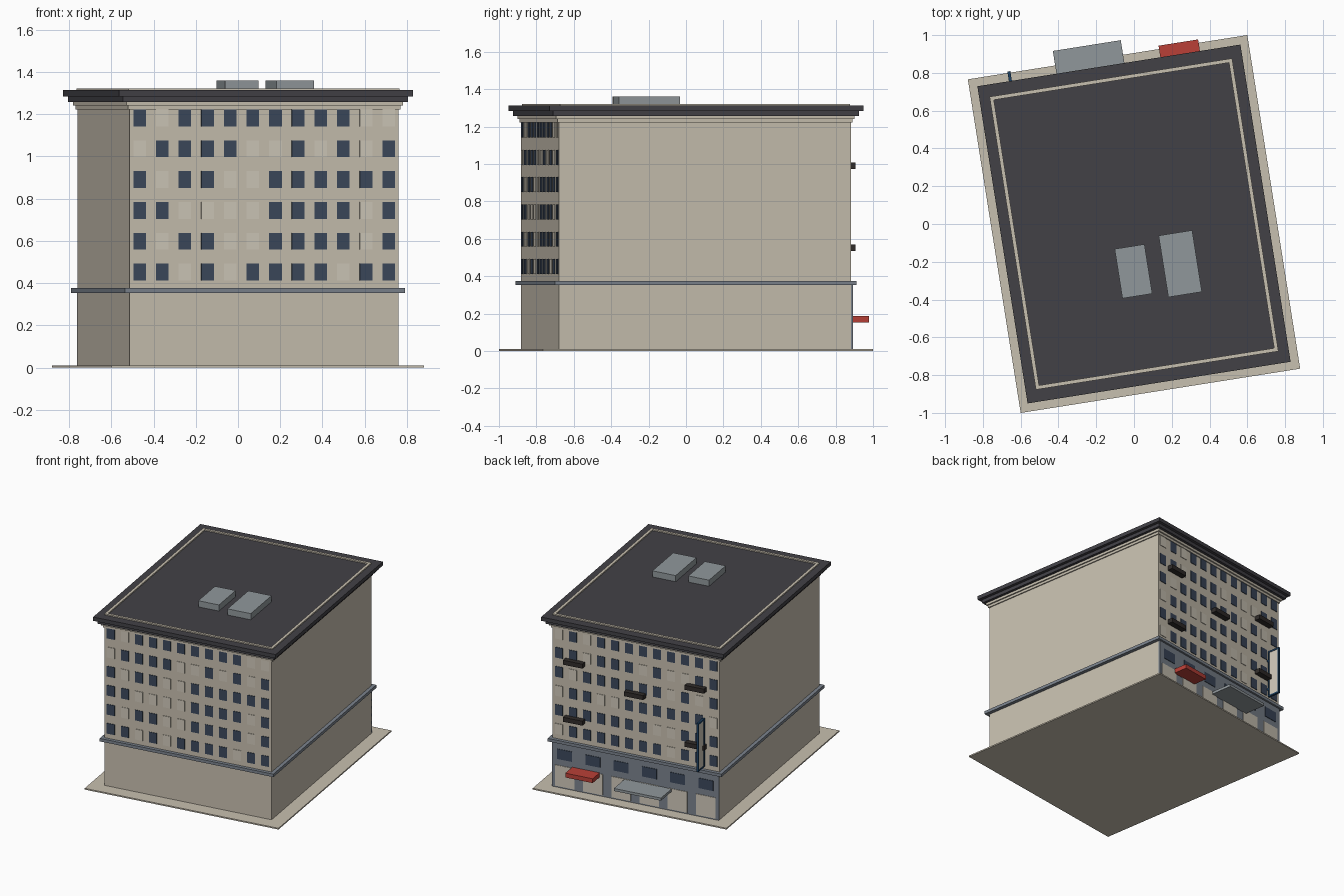
import bpy, bmesh, math, random
from mathutils import Matrix

if "Cube" in bpy.data.objects:
    bpy.data.objects.remove(bpy.data.objects["Cube"])

random.seed(4)
ROT = Matrix.Rotation(math.radians(9), 4, 'Z')
W, D = 1.29, 1.58          # body footprint
BACK = D / 2


def mat(name, r, g, b):
    m = bpy.data.materials.new(name)
    m.diffuse_color = (*[(c / 255) ** 2.2 for c in (r, g, b)], 1)
    m.use_nodes = True
    m.node_tree.nodes["Principled BSDF"].inputs["Base Color"].default_value = m.diffuse_color
    return m


STONE = mat("stone", 198, 190, 174)
PALE = mat("pale_glass", 206, 199, 184)
GLASS = mat("dark_glass", 62, 74, 92)
ROOF = mat("roof_dark", 68, 67, 72)
GREY = mat("grey_blue", 122, 130, 140)
METAL = mat("metal", 143, 150, 154)
RED = mat("red", 184, 66, 58)
BLUE = mat("sign_blue", 34, 66, 98)
IRON = mat("iron", 52, 48, 46)


def boxes(name, items, material):
    """One object from boxes given as u0,u1,v0,v1,z0,z1 in the building's own axes."""
    bm = bmesh.new()
    for u0, u1, v0, v1, z0, z1 in items:
        m = (Matrix.Translation(((u0 + u1) / 2, (v0 + v1) / 2, (z0 + z1) / 2))
             @ Matrix.Diagonal((u1 - u0, v1 - v0, z1 - z0, 1)))
        bmesh.ops.create_cube(bm, size=1, matrix=m)
    me = bpy.data.meshes.new(name)
    bm.to_mesh(me)
    bm.free()
    me.materials.append(material)
    ob = bpy.data.objects.new(name, me)
    ob.matrix_world = ROT
    bpy.context.collection.objects.link(ob)
    return ob


def slab(name, over, z0, z1, material):
    """Full-footprint layer projecting past the walls by `over`."""
    a, b = W / 2 + over, D / 2 + over
    return boxes(name, [(-a, a, -b, b, z0, z1)], material)


# Stacked layers: pavement, walls, belt course, cornice, roof
slab("pavement", 0.104, 0, 0.01, STONE)
slab("walls", 0, 0.01, 1.27, STONE)
slab("belt_course", 0.026, 0.353, 0.376, GREY)
slab("cornice_lower", 0.008, 1.222, 1.24, STONE)
slab("cornice_upper", 0.018, 1.24, 1.26, STONE)
slab("eaves", 0.038, 1.258, 1.284, ROOF)
slab("roof", 0.06, 1.284, 1.313, ROOF)

# Thin raised kerb on the roof
a, b, t = 0.65, 0.785, 0.02
boxes("roof_kerb", [(-a, a, -b, -b + t, 1.31, 1.322), (-a, a, b - t, b, 1.31, 1.322),
                    (-a, -a + t, -b + t, b - t, 1.31, 1.322),
                    (a - t, a, -b + t, b - t, 1.31, 1.322)], STONE)

# Rooftop units
boxes("roof_units", [(u - w / 2, u + w / 2, v - d / 2, v + d / 2, 1.31, 1.36)
                     for u, v, w, d in ((-0.042, -0.247, 0.16, 0.265),
                                        (0.209, -0.246, 0.18, 0.33))], METAL)

# Upper windows, D = dark, L = light, listed bottom row first
FRONT = ["DDLDLDDDDLDD", "DLDDLLDDDDLD", "DDLLLLDDDDLD",
         "DLDDLLDDDDDD", "LDDDDLLDLDLD", "DLDDDDDDDDLL"]
REAR = ["".join(random.choice("DDL") for _ in range(12)) for _ in range(6)]
for side, rows, v in (("front", FRONT, -BACK), ("back", REAR, BACK)):
    sets = {"D": [], "L": []}
    for r, row in enumerate(rows):
        for c, kind in enumerate(row):
            u, z = -0.597 + c * 0.1085, 0.452 + r * 0.146
            sets[kind].append((u - 0.03, u + 0.03, v - 0.004, v + 0.004, z - 0.04, z + 0.04))
    boxes(side + "_windows_dark", sets["D"], GLASS)
    boxes(side + "_windows_light", sets["L"], PALE)

# Shopfront on the back ground floor
S = BACK + 0.012
boxes("shopfront", [(-W / 2, W / 2, BACK - 0.01, S, 0.01, 0.353)], GREY)
bays = [-0.545 + i * 0.218 for i in range(6)]
boxes("shop_windows", [(u - 0.075, u + 0.075, S - 0.004, S + 0.004, 0.02, 0.18) for u in bays], PALE)
boxes("mezzanine_windows", [(u - 0.057, u + 0.057, S - 0.004, S + 0.004, 0.228, 0.305) for u in bays], GLASS)

# Awning and entrance canopy
boxes("awning", [(0.276, 0.488, BACK, 0.912, 0.154, 0.187)], RED)
boxes("canopy", [(-0.281, 0.083, BACK, 0.972, 0.158, 0.178)], METAL)

# Small window balconies
boxes("balconies", [(u - 0.075, u + 0.075, BACK - 0.005, 0.832, z - 0.017, z + 0.017)
                    for u, z in ((0.47, 0.99), (0.47, 0.553), (0, 0.845),
                                 (-0.47, 0.99), (-0.47, 0.553))], IRON)

# Blade sign: blue frame with a pale blank panel
u0, u1, v0, v1, z0, z1, f = -0.536, -0.52, 0.80, 0.902, 0.40, 0.77, 0.012
boxes("sign_frame", [(u0, u1, v0, v0 + f, z0, z1), (u0, u1, v1 - f, v1, z0, z1),
                     (u0, u1, v0 + f, v1 - f, z0, z0 + f), (u0, u1, v0 + f, v1 - f, z1 - f, z1),
                     (u0 + 0.004, u1 - 0.004, BACK - 0.005, v0, 0.46, 0.475),
                     (u0 + 0.004, u1 - 0.004, BACK - 0.005, v0, 0.69, 0.705)], BLUE)
boxes("sign_panel", [(u0 + 0.003, u1 - 0.003, v0 + f, v1 - f, z0 + f, z1 - f)], PALE)
